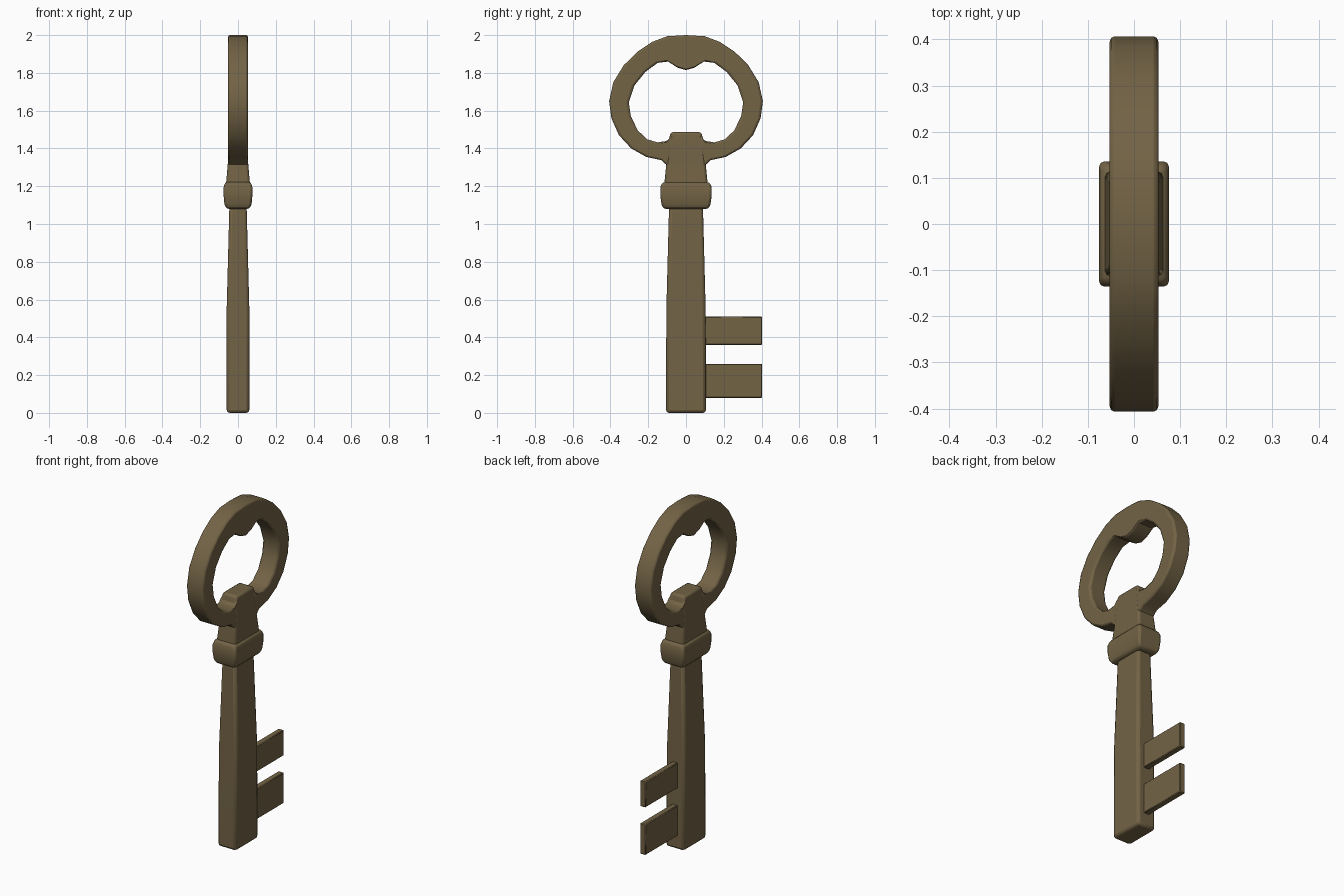
import bpy, bmesh, math

if "Cube" in bpy.data.objects:
    bpy.data.objects.remove(bpy.data.objects["Cube"])

brass = bpy.data.materials.new("aged brass")
brass.diffuse_color = (0.17, 0.125, 0.06, 1)
brass.use_nodes = True
brass.node_tree.nodes["Principled BSDF"].inputs["Base Color"].default_value = brass.diffuse_color


def finish(name, bm, bevel, segments=2):
    """Turn a bmesh into a bevelled, smooth-shaded object."""
    bmesh.ops.recalc_face_normals(bm, faces=bm.faces)
    me = bpy.data.meshes.new(name)
    bm.to_mesh(me)
    bm.free()
    ob = bpy.data.objects.new(name, me)
    bpy.context.collection.objects.link(ob)
    me.materials.append(brass)
    mod = ob.modifiers.new("soft edges", 'BEVEL')
    mod.width = bevel
    mod.segments = segments
    mod.limit_method = 'ANGLE'
    mod.angle_limit = math.radians(40)
    bpy.context.view_layer.objects.active = ob
    ob.select_set(True)
    bpy.ops.object.shade_smooth_by_angle(angle=math.radians(35))
    ob.select_set(False)
    return ob


def loft(name, levels, bevel):
    """Stack rectangular sections given as (z, half x, half y)."""
    bm = bmesh.new()
    rings = [[bm.verts.new((sx * hx, sy * hy, z))
              for sx, sy in ((-1, -1), (1, -1), (1, 1), (-1, 1))]
             for z, hx, hy in levels]
    for a, b in zip(rings, rings[1:]):
        for i in range(4):
            j = (i + 1) % 4
            bm.faces.new((a[i], a[j], b[j], b[i]))
    bm.faces.new(rings[0])
    bm.faces.new(rings[-1])
    return finish(name, bm, bevel)


# Tapered shaft, collar and neck
loft("shaft", [(0.0, 0.06, 0.106), (0.55, 0.06, 0.104), (1.12, 0.045, 0.089)], 0.016)
loft("collar", [(1.08, 0.060, 0.118), (1.105, 0.072, 0.130), (1.15, 0.076, 0.136),
                (1.195, 0.076, 0.136), (1.222, 0.068, 0.124)], 0.012)
loft("neck", [(1.18, 0.066, 0.118), (1.32, 0.054, 0.104),
              (1.44, 0.051, 0.094), (1.487, 0.047, 0.080)], 0.012)

# Bow: paired outer and inner (y, z) points of one half, mirrored
outer = [(0, 2.0), (0.10, 1.994), (0.18, 1.964), (0.26, 1.91), (0.33, 1.84),
         (0.385, 1.75), (0.407, 1.65), (0.395, 1.56), (0.355, 1.47),
         (0.29, 1.40), (0.21, 1.355), (0.13, 1.338), (0.09, 1.30)]
inner = [(0, 1.815), (0.045, 1.828), (0.095, 1.86), (0.15, 1.853), (0.215, 1.805),
         (0.272, 1.735), (0.303, 1.645), (0.292, 1.57), (0.255, 1.495),
         (0.205, 1.448), (0.15, 1.432), (0.10, 1.44), (0.07, 1.475)]
bm = bmesh.new()
T = 0.053
strips = []
for s in (1, -1):
    idx = range(len(outer)) if s == 1 else range(len(outer) - 1, 0, -1)
    for i in idx:
        (oy, oz), (iy, iz) = outer[i], inner[i]
        strips.append([bm.verts.new(p) for p in
                       ((T, s * oy, oz), (T, s * iy, iz),
                        (-T, s * iy, iz), (-T, s * oy, oz))])
n, gap = len(strips), len(outer) - 1
for k in range(n):
    if k == gap:          # open end, hidden inside the neck
        continue
    a, b = strips[k], strips[(k + 1) % n]
    for i in range(4):
        j = (i + 1) % 4
        bm.faces.new((a[i], a[j], b[j], b[i]))
bm.faces.new(strips[gap])
bm.faces.new(strips[gap + 1])
finish("bow", bm, 0.011)

# Two thin key bits on one side of the shaft
for name, z0, z1 in (("lower_bit", 0.08, 0.26), ("upper_bit", 0.36, 0.51)):
    bm = bmesh.new()
    bmesh.ops.create_cube(bm, size=1)
    for v in bm.verts:
        v.co = (v.co.x * 0.036, 0.08 if v.co.y < 0 else 0.403,
                z0 if v.co.z < 0 else z1)
    finish(name, bm, 0.004, 1)
